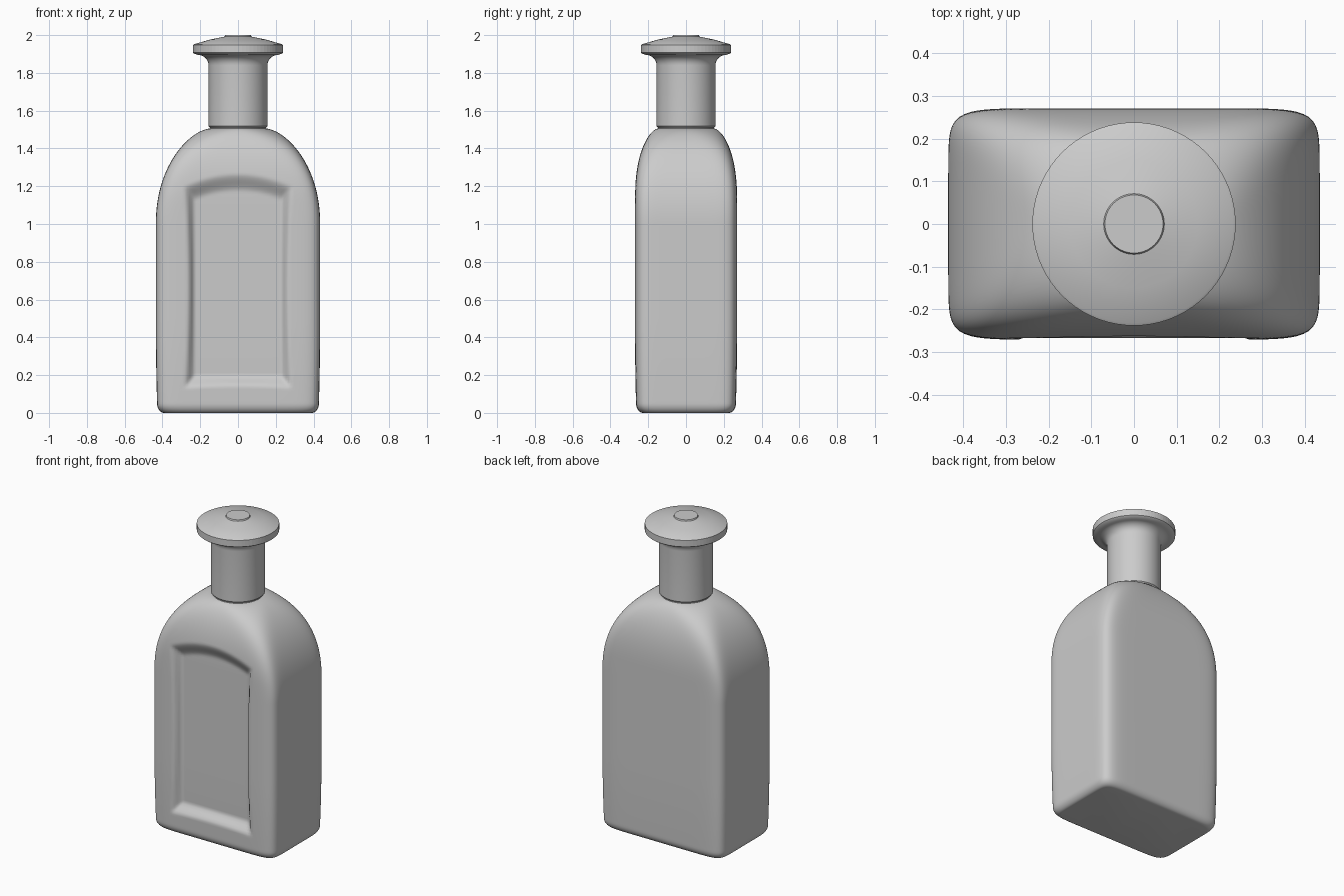
import bpy
import bmesh
from math import sin, cos, pi, sqrt

cube = bpy.data.objects.get("Cube")
if cube:
    bpy.data.objects.remove(cube, do_unlink=True)

grey = bpy.data.materials.new("plain grey")
grey.use_nodes = True
colour = (0.6, 0.6, 0.6, 1)
grey.diffuse_color = colour
grey.node_tree.nodes["Principled BSDF"].inputs["Base Color"].default_value = colour


def loft(name, rings, sharp_angle, flat_rows=()):
    """Skin a stack of closed rings, capping both ends."""
    bm = bmesh.new()
    loops = [[bm.verts.new(p) for p in ring] for ring in rings]
    count = len(rings[0])
    for row, (low, high) in enumerate(zip(loops, loops[1:])):
        for i in range(count):
            j = (i + 1) % count
            bm.faces.new((low[i], low[j], high[j], high[i]))
    bm.faces.new(loops[0][::-1])
    bm.faces.new(loops[-1])
    bmesh.ops.recalc_face_normals(bm, faces=bm.faces)
    mesh = bpy.data.meshes.new(name)
    bm.to_mesh(mesh)
    bm.free()
    mesh.materials.append(grey)
    obj = bpy.data.objects.new(name, mesh)
    bpy.context.collection.objects.link(obj)
    bpy.ops.object.select_all(action="DESELECT")
    obj.select_set(True)
    bpy.context.view_layer.objects.active = obj
    bpy.ops.object.shade_smooth_by_angle(angle=sharp_angle)
    for row in flat_rows:
        for i in range(row * count, (row + 1) * count):
            mesh.polygons[i].use_smooth = False
    return obj


def clamp(t):
    return max(0.0, min(1.0, t))


# Bottle body: rounded rectangles that turn round towards the neck
FOOT, SHOULDER, TOP = 0.05, 1.0, 1.505


def shoulder_curve(z, start, power):
    u = clamp((z - start) / (TOP - start))
    return (1 - u ** power) ** (1 / 1.6)


def recess(x, z):
    """Depth of the arched front panel with sloping walls."""
    side = 0.262 + 0.022 * ((z - 0.66) / 0.54) ** 2
    arch_out = 1.265 - 0.065 * (x / 0.28) ** 2
    arch_in = 1.175 - 0.045 * (x / 0.23) ** 2
    sill = 0.142 - 0.012 * (x / 0.28) ** 2
    t = clamp(min((side - abs(x)) / (side - 0.23),
                  (arch_out - z) / (arch_out - arch_in),
                  (z - sill) / (0.198 - sill)))
    return 0.045 * (0.4 * t + 0.6 * t * t * (3 - 2 * t))


def body_ring(z, count=240):
    foot = clamp(1 - z / FOOT)
    inset = 0.035 * (1 - sqrt(1 - foot * foot)) + 0.008 * clamp(1 - z / 0.5) ** 2
    a = 0.15 + 0.285 * shoulder_curve(z, SHOULDER, 2.1) - inset
    b = 0.15 + 0.121 * shoulder_curve(z, 1.1, 2.5) - inset
    u = clamp((z - SHOULDER) / (TOP - SHOULDER))
    n = 2 + 8 * (1 - u * u)
    ring = []
    for i in range(count):
        c, s = cos(2 * pi * i / count), sin(2 * pi * i / count)
        r = (abs(c / a) ** n + abs(s / b) ** n) ** (-1 / n)
        x, y = r * c, r * s
        if y < -0.1:
            y += recess(x, z)
        ring.append((x, y, z))
    return ring


heights = [FOOT * (1 - cos(pi / 2 * i / 8)) for i in range(8)]
heights += [FOOT + (SHOULDER - FOOT) * i / 76 for i in range(76)]
heights += [SHOULDER + (TOP - SHOULDER) * sin(pi / 2 * i / 60) for i in range(61)]
loft("bottle_body", [body_ring(z) for z in heights], 0.9)


def lathe(name, profile, count, flat_rows=()):
    rings = [[(r * cos(2 * pi * i / count), r * sin(2 * pi * i / count), z)
              for i in range(count)] for r, z in profile]
    return loft(name, rings, 0.5, flat_rows)


# Narrow collar under the stopper
lathe("neck_collar", [(0.148, 1.48), (0.148, 1.53)], 64)

# Stopper: shank flaring out to a faceted rim and a shallow cone
shank = [(0.15, 1.512), (0.156, 1.518), (0.156, 1.84)]
flare = [(0.156 + 0.055 * (1 - cos(t)), 1.84 + 0.055 * sin(t))
         for t in (pi / 2 * k / 8 for k in range(1, 9))]
rim = [(0.232, 1.902), (0.238, 1.907), (0.238, 1.948)]
crown = [(0.232, 1.952), (0.15, 1.976), (0.071, 1.992), (0.068, 2.0)]
profile = shank + flare + rim + crown
lathe("stopper", profile, 72, flat_rows=[len(shank + flare) + 1])
